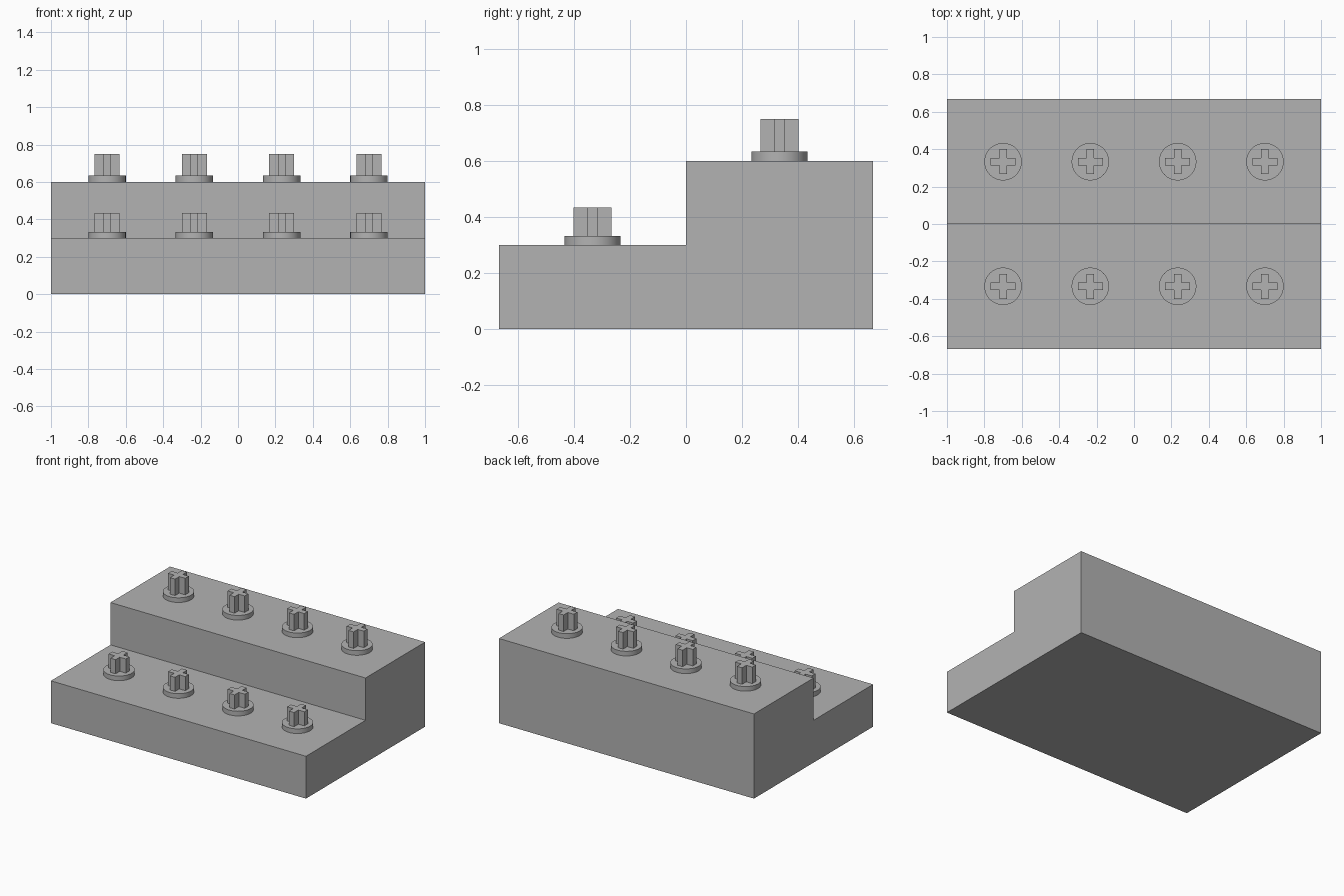
import bpy
import bmesh
import math

cube = bpy.data.objects.get("Cube")
if cube:
    bpy.data.objects.remove(cube, do_unlink=True)

grey = bpy.data.materials.new("neutral grey")
grey.use_nodes = True
colour = (0.45, 0.45, 0.45, 1)
grey.diffuse_color = colour
grey.node_tree.nodes["Principled BSDF"].inputs["Base Color"].default_value = colour


def add_prism(name, outline, direction):
    """Extrude a closed outline of 3D points along a direction."""
    bm = bmesh.new()
    face = bm.faces.new([bm.verts.new(p) for p in outline])
    result = bmesh.ops.extrude_face_region(bm, geom=[face], use_keep_orig=True)
    moved = [v for v in result["geom"] if isinstance(v, bmesh.types.BMVert)]
    bmesh.ops.translate(bm, verts=moved, vec=direction)
    bmesh.ops.recalc_face_normals(bm, faces=bm.faces)
    mesh = bpy.data.meshes.new(name)
    bm.to_mesh(mesh)
    bm.free()
    mesh.materials.append(grey)
    obj = bpy.data.objects.new(name, mesh)
    bpy.context.collection.objects.link(obj)
    return obj


# Stepped base, a side profile extruded across the width
DEPTH, LOW, HIGH = 0.667, 0.3, 0.6
profile = [(-DEPTH, 0), (DEPTH, 0), (DEPTH, HIGH), (0, HIGH), (0, LOW), (-DEPTH, LOW)]
add_prism("stepped_base", [(-1, y, z) for y, z in profile], (2, 0, 0))

# Cross outline: one corner of the plus, repeated by quarter turns
ARM, HALF = 0.067, 0.02
cross = []
for turn in range(4):
    c, s = round(math.cos(turn * math.pi / 2)), round(math.sin(turn * math.pi / 2))
    for x, y in ((ARM, -HALF), (ARM, HALF), (HALF, HALF)):
        cross.append((x * c - y * s, x * s + y * c))

# Two rows of four pegs: round collar with a cross-shaped stem
COLLAR = 0.033
for row, y, floor, top in (("front", -0.333, LOW, 0.433), ("back", 0.333, HIGH, 0.75)):
    for i in range(4):
        x = -0.7 + i * 1.4 / 3
        bpy.ops.mesh.primitive_cylinder_add(
            vertices=64, radius=0.1, depth=COLLAR, location=(x, y, floor + COLLAR / 2))
        collar = bpy.context.object
        collar.name = f"{row}_collar_{i + 1}"
        collar.data.materials.append(grey)
        bpy.ops.object.shade_smooth_by_angle(angle=math.radians(30))

        base = floor + COLLAR
        stem = add_prism(f"{row}_cross_stem_{i + 1}",
                         [(px, py, 0) for px, py in cross], (0, 0, top - base))
        stem.location = (x, y, base)
